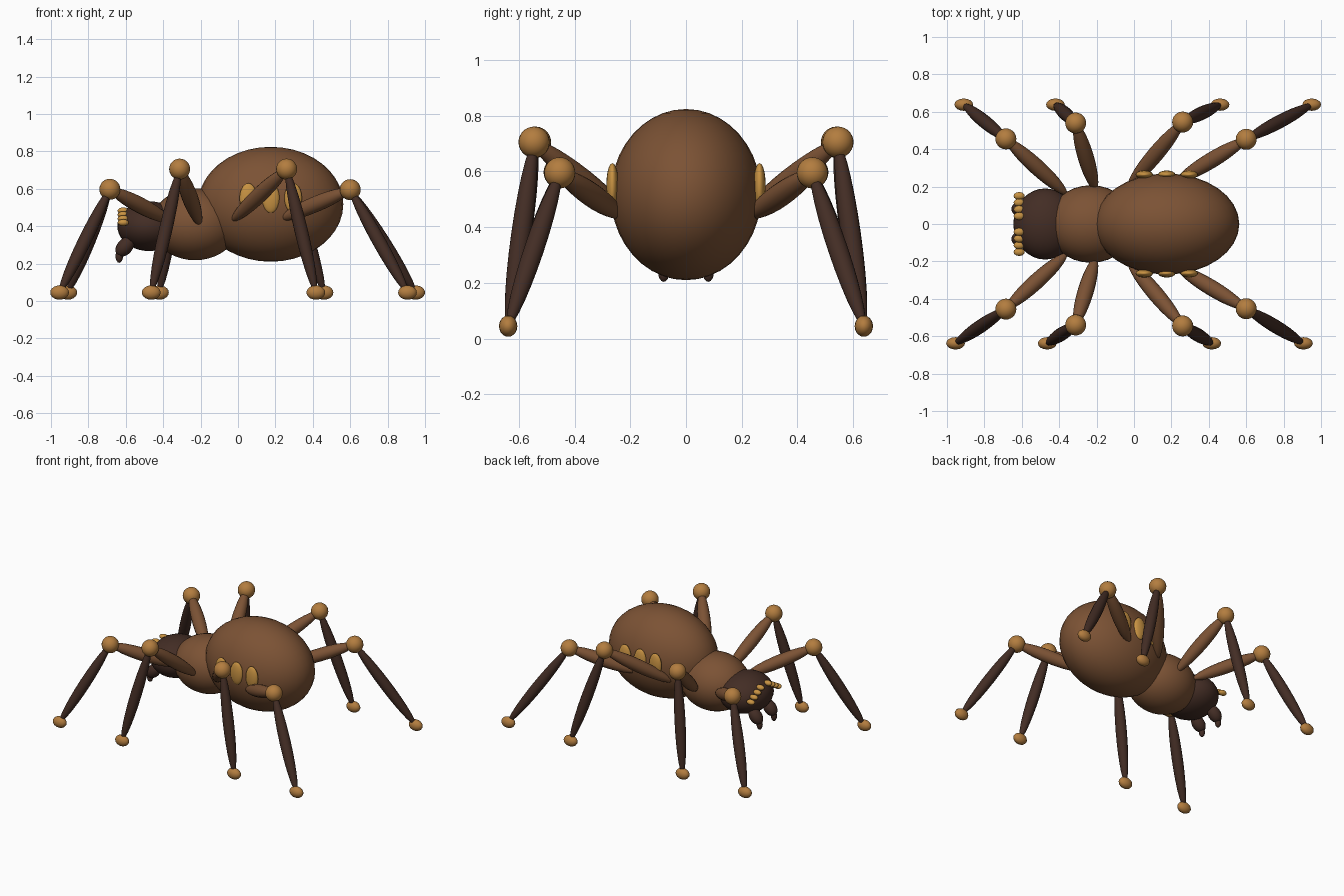
import bpy
from mathutils import Vector

if "Cube" in bpy.data.objects:
    bpy.data.objects.remove(bpy.data.objects["Cube"])


def material(name, color):
    m = bpy.data.materials.new(name)
    m.diffuse_color = (*color, 1)
    m.use_nodes = True
    m.node_tree.nodes["Principled BSDF"].inputs["Base Color"].default_value = m.diffuse_color
    return m


BROWN = material("brown", (0.20, 0.085, 0.035))
DARK = material("dark_brown", (0.056, 0.026, 0.018))
TAN = material("tan", (0.45, 0.205, 0.05))
GOLD = material("gold", (0.58, 0.29, 0.055))


def ellipsoid(name, center, radii, mat, segments=24, rings=14, along=None):
    """Smooth ellipsoid; its local z can be pointed along a direction."""
    bpy.ops.mesh.primitive_uv_sphere_add(segments=segments, ring_count=rings, radius=1, location=center)
    ob = bpy.context.object
    ob.name = name
    ob.scale = radii
    if along is not None:
        ob.rotation_euler = along.to_track_quat('Z', 'Y').to_euler()
    ob.data.materials.append(mat)
    bpy.ops.object.shade_smooth()
    return ob


def segment(name, a, b, radius, mat):
    """Spindle-shaped limb segment between two points."""
    a, b = Vector(a), Vector(b)
    d = b - a
    ellipsoid(name, (a + b) / 2, (radius, radius, d.length / 2), mat, 16, 14, d)


# Body
ellipsoid("abdomen", (0.175, 0, 0.517), (0.388, 0.27, 0.307), BROWN, 32, 20)
ellipsoid("thorax", (-0.23, 0, 0.41), (0.235, 0.207, 0.192), BROWN, 32, 20)
ellipsoid("head", (-0.475, 0, 0.40), (0.17, 0.19, 0.133), DARK, 32, 20)

# Legs: hip, knee, and foot x (foot is shifted a little between sides)
LEGS = [
    ((-0.36, 0.16, 0.425), (-0.685, 0.455, 0.597), -0.932),
    ((-0.205, 0.18, 0.41), (-0.312, 0.54, 0.705), -0.442),
    ((-0.03, 0.20, 0.43), (0.26, 0.545, 0.705), 0.438),
    ((0.23, 0.23, 0.44), (0.60, 0.453, 0.595), 0.928),
]

for side, label in ((1, "left"), (-1, "right")):
    def flip(p):
        return (p[0], p[1] * side, p[2])

    for i, (hip, knee, foot_x) in enumerate(LEGS, 1):
        tag = f"{label}_{i}"
        foot = (foot_x + 0.022 * side, 0.638, 0.045)
        segment("upper_leg_" + tag, flip(hip), flip(knee), 0.043, BROWN)
        segment("lower_leg_" + tag, flip(knee), flip(foot), 0.036, DARK)
        ellipsoid("knee_" + tag, flip(knee), (0.056,) * 3, TAN)
        ellipsoid("foot_" + tag, flip(foot), (0.05, 0.033, 0.038), TAN, 16, 10)

    # Row of eyes, dropping toward the outside
    for i in range(4):
        ellipsoid(f"eye_{label}_{i + 1}", (-0.614, side * (0.042 + 0.036 * i), 0.482 - 0.021 * i),
                  (0.03, 0.021, 0.018), GOLD, 12, 8)

    # Spots along the abdomen flank
    for i in range(3):
        ellipsoid(f"spot_{label}_{i + 1}", (0.055 + 0.12 * i, side * 0.264, 0.55),
                  (0.047, 0.022, 0.08), GOLD, 16, 10)

    # Mouthparts
    ellipsoid("jaw_" + label, (-0.605, side * 0.08, 0.29), (0.042, 0.042, 0.06), DARK, 16, 10,
              Vector((0.6, 0, 0.7)))
    ellipsoid("fang_" + label, (-0.635, side * 0.08, 0.238), (0.02, 0.02, 0.034), DARK, 12, 8)
